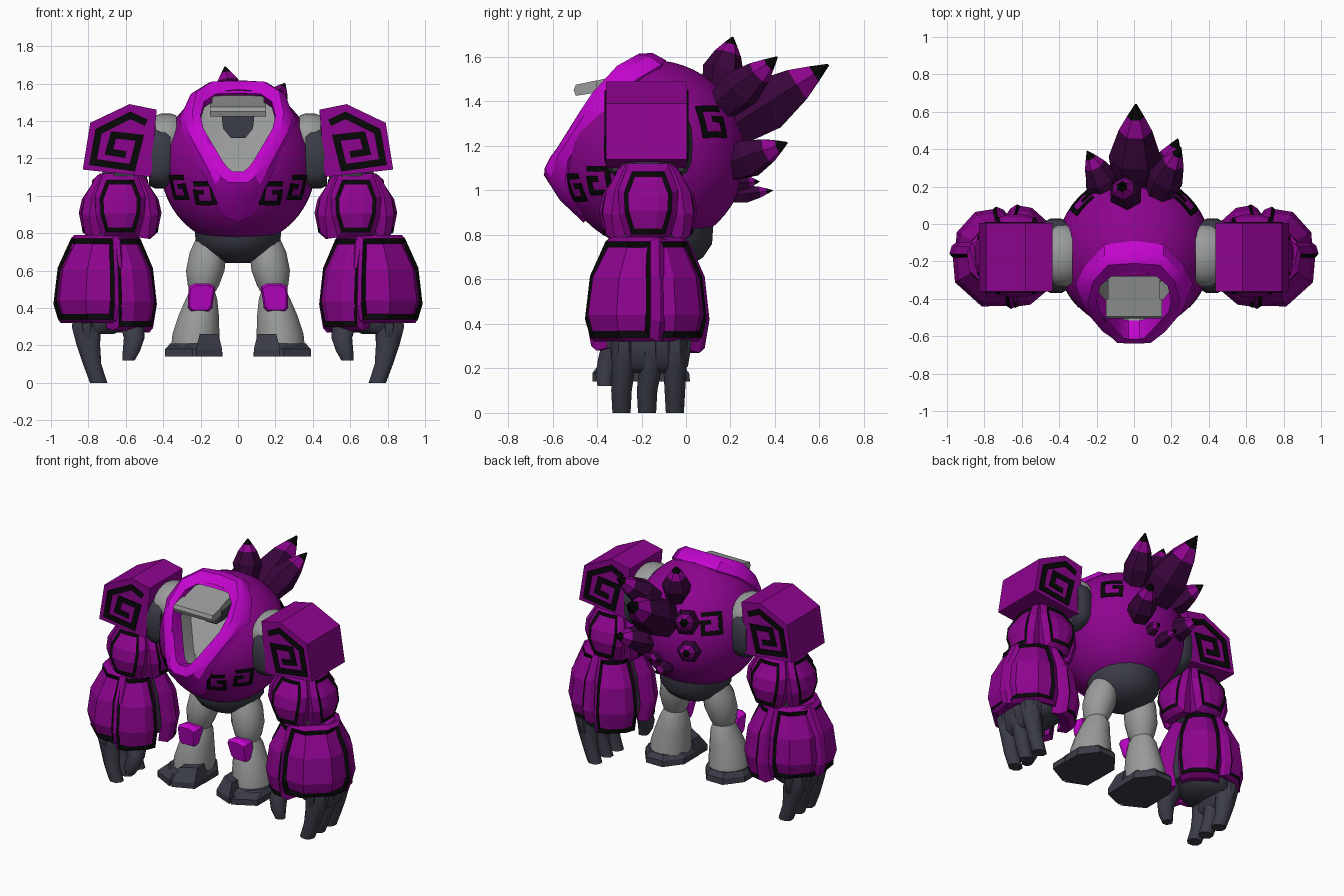
import bpy, bmesh, math
from mathutils import Vector as V

if "Cube" in bpy.data.objects:
    bpy.data.objects.remove(bpy.data.objects["Cube"])

COLORS = {"purple": (.27, .0012, .275), "magenta": (.55, .0015, .62), "dark_purple": (.04, .0015, .044),
          "grey": (.32, .33, .33), "slate": (.043, .045, .064), "black": (.0025, .002, .0025)}
MATS = {}
for n, c in COLORS.items():
    MATS[n] = bpy.data.materials.new(n)
    MATS[n].diffuse_color = (*c, 1)


def finish(name, bm, mats, mirror=True, smooth=None):
    bmesh.ops.recalc_face_normals(bm, faces=bm.faces)
    me = bpy.data.meshes.new(name)
    bm.to_mesh(me)
    bm.free()
    ob = bpy.data.objects.new(name, me)
    bpy.context.collection.objects.link(ob)
    for m in mats:
        me.materials.append(MATS[m])
    if smooth:
        bpy.ops.object.select_all(action='DESELECT')
        ob.select_set(True)
        bpy.context.view_layer.objects.active = ob
        bpy.ops.object.shade_smooth_by_angle(angle=math.radians(smooth))
    if mirror:
        ob.modifiers.new("mirror", 'MIRROR')
    return ob


def loft(bm, rings, bands=None, caps=(0, 0)):
    """Skin a list of rings; bands gives a material index per band, caps per end."""
    n = len(rings[0])
    vs = [[bm.verts.new(p) for p in r] for r in rings]
    for i in range(len(vs) - 1):
        for j in range(n):
            k = (j + 1) % n
            f = bm.faces.new((vs[i][j], vs[i][k], vs[i + 1][k], vs[i + 1][j]))
            f.material_index = bands[i] if bands else 0
    if caps:
        for r, m in ((vs[0], caps[0]), (vs[-1], caps[1])):
            bm.faces.new(r).material_index = m


def tube(bm, stations, n=12):
    """Upright limb through stations (x, y, z, rx, ry)."""
    loft(bm, [[V((x + rx * math.cos(2 * math.pi * (j + .5) / n), y + ry * math.sin(2 * math.pi * (j + .5) / n), z))
               for j in range(n)] for x, y, z, rx, ry in stations])


def prism(bm, pts, axis, a, b):
    """Extrude a 2D polygon along x or y."""
    loft(bm, [[V((t, p, q)) if axis == 'x' else V((p, t, q)) for p, q in pts] for t in (a, b)])


def ribbon(bm, path, w, place, sub=1):
    """Mitred painted stroke; place maps (u, v, height) into space."""
    pts = [V(path[0])]
    for a, b in zip(path, path[1:]):
        pts += [V(a).lerp(V(b), (i + 1) / sub) for i in range(sub)]
    rings = []
    for i, p in enumerate(pts):
        d0 = (p - pts[i - 1]).normalized() if i else (pts[1] - p).normalized()
        d1 = (pts[i + 1] - p).normalized() if i < len(pts) - 1 else d0
        n0, n1 = V((-d0.y, d0.x)), V((-d1.y, d1.x))
        m = (n0 + n1).normalized()
        m *= w / 2 / max(m.dot(n0), .4)
        l, r = p + m, p - m
        rings.append([place(*l, 0), place(*r, 0), place(*r, 1), place(*l, 1)])
    loft(bm, rings)


# ---- Body shell with cockpit pocket
C, R = V((0, -.15, 1.16)), V((.415, .42, .425))


def both(half):
    return [V(p) for p in half] + [V((-x, y, z)) for x, y, z in half[-2:0:-1]]


inner = both([(0, -.28, 1.55), (.12, -.28, 1.545), (.18, -.33, 1.505), (.2, -.42, 1.43), (.185, -.47, 1.36),
              (.085, -.58, 1.19), (.055, -.61, 1.15), (.03, -.615, 1.13), (0, -.615, 1.13)])
ridge = both([(0, -.21, 1.615), (.14, -.22, 1.61), (.22, -.31, 1.56), (.245, -.42, 1.44), (.225, -.48, 1.35),
              (.125, -.59, 1.17), (.09, -.635, 1.1), (.05, -.638, 1.07), (0, -.64, 1.07)])
outer = both([(0, -.09, 1.585), (.16, -.11, 1.565), (.265, -.22, 1.5), (.315, -.32, 1.41), (.28, -.42, 1.3),
              (.195, -.53, 1.14), (.14, -.545, 1.03), (.08, -.475, .89), (0, -.46, .855)])

bm = bmesh.new()
bmesh.ops.create_uvsphere(bm, u_segments=48, v_segments=28, radius=1)
for v in bm.verts:
    v.co = C + v.co * R
body = finish("body_shell", bm, ["purple", "grey"], mirror=False)
mid = sum(inner, V()) / len(inner)
bm = bmesh.new()
wide = [mid + (p - mid) * 1.06 for p in inner]
loft(bm, [[p + V((0, -.25, .15)) for p in wide], wide, [p + V((0, .22, -.05)) for p in wide]])
bmesh.ops.triangulate(bm, faces=bm.faces)
cutter = finish("cockpit_cutter", bm, ["grey"], mirror=False)
cutter.hide_render = True
bpy.context.view_layer.objects.active = body
mod = body.modifiers.new("cockpit", 'BOOLEAN')
mod.object, mod.operation, mod.solver = cutter, 'DIFFERENCE', 'EXACT'
bpy.ops.object.modifier_apply(modifier=mod.name)
bpy.data.objects.remove(cutter)
for f in body.data.polygons:
    d = f.center - C
    f.material_index = int(V((d.x / R.x, d.y / R.y, d.z / R.z)).length < .95)
bpy.ops.object.select_all(action='DESELECT')
body.select_set(True)
bpy.ops.object.shade_smooth_by_angle(angle=math.radians(35))

# ---- Cockpit rim and rounded chin
bm = bmesh.new()
skirt = [C + (p - C) * .88 for p in outer]
swell = [C + ((p + q) / 2 - C) * 1.04 for p, q in zip(outer, ridge)]
lip = [p + V((0, .1, -.03)) for p in inner]
loft(bm, [skirt, outer, swell, ridge, inner, lip], caps=None)
finish("cockpit_rim", bm, ["magenta"], mirror=False, smooth=32)

# ---- Cockpit canopy plate and seat
bm = bmesh.new()
prism(bm, [(-.47, 1.44), (-.47, 1.475), (-.24, 1.535), (-.24, 1.48)], 'x', -.14, .14)
prism(bm, [(-.495, 1.425), (-.505, 1.45), (-.495, 1.475), (-.4, 1.495), (-.4, 1.44)], 'x', -.15, .15)
finish("canopy_plate", bm, ["grey"], mirror=False)
bm = bmesh.new()
prism(bm, [(-.09, 1.45), (.09, 1.45), (.08, 1.36), (.04, 1.31), (-.04, 1.31), (-.08, 1.36)], 'y', -.3, -.08)
finish("seat", bm, ["slate"], mirror=False)

# ---- Painted key patterns on the body
KEY = [(.5, .5), (-.5, .5), (-.5, -.5), (.45, -.5), (.45, .08), (0, .08)]
bm = bmesh.new()
for c, size, flip in (((.185, -.5, 1.01), .11, 1), ((.325, -.4, 1.04), .115, -1), ((.28, .12, 1.31), .125, 1)):
    c = V(c)
    nrm = V(((c.x - C.x) / R.x ** 2, (c.y - C.y) / R.y ** 2, (c.z - C.z) / R.z ** 2)).normalized()
    U = V((0, 0, 1)).cross(nrm).normalized()
    W = nrm.cross(U)

    def on_body(u, v, h):
        d = c + U * u * size * flip + W * v * size - C
        return C + d / V((d.x / R.x, d.y / R.y, d.z / R.z)).length * (1.001 + h * .012)
    ribbon(bm, KEY, .23, on_body, 4)
finish("body_key_pattern", bm, ["black"])

# ---- Back spikes: base, tip, radius
bm = bmesh.new()
for base, tip, r in (((0, .1, 1.22), (.01, .64, 1.565), .14), ((-.02, .13, 1.4), (-.07, .21, 1.69), .095),
                     ((.1, .1, 1.33), (.25, .41, 1.6), .095), ((-.1, .1, 1.27), (-.25, .39, 1.41), .09),
                     ((.1, .12, 1.08), (.235, .455, 1.215), .095), ((-.02, .16, .97), (-.03, .39, 1.0), .045),
                     ((-.13, .11, 1.1), (-.24, .35, 1.17), .08), ((.05, .16, 1.03), (.06, .33, 1.04), .045)):
    b, t = V(base), V(tip)
    q = (t - b).to_track_quat('Z', 'Y')
    loft(bm, [[b.lerp(t, k) + q @ V((math.cos(a * math.pi / 3), math.sin(a * math.pi / 3), 0)) * r * s
               for a in range(6)] for k, s in ((0, .65), (.48, 1), (.74, .64), (.88, .33), (1, .04))],
         [0, 0, 1, 2], (0, 2))
finish("back_spikes", bm, ["dark_purple", "purple", "black"], mirror=False)

# ---- Hips
bm = bmesh.new()
tube(bm, [(0, -.11, z, r, r) for z, r in ((.64, .07), (.66, .13), (.7, .19), (.76, .23), (.84, .235))], 20)
finish("hips", bm, ["slate"], mirror=False, smooth=40)

# ---- Legs
bm = bmesh.new()
tube(bm, [(.15, -.12, .78, .07, .08), (.16, -.13, .7, .1, .11), (.175, -.14, .6, .105, .11),
          (.185, -.15, .52, .085, .09), (.19, -.15, .46, .055, .06)], 16)
tube(bm, [(.19, -.15, .51, .06, .065), (.195, -.15, .45, .085, .1), (.21, -.16, .36, .11, .12),
          (.225, -.16, .26, .128, .14), (.23, -.16, .17, .132, .15)], 16)
finish("legs", bm, ["grey"], smooth=40)

# ---- Knee pads
bm = bmesh.new()
OCT = [(.5, 1), (1, .75), (.9, -.7), (.65, -1), (-.65, -1), (-.9, -.7), (-1, .75), (-.5, 1)]
loft(bm, [[V((.198 + u * .072 * s - v * .006, y - v * .015, .455 + v * .077 * s)) for u, v in OCT]
          for y, s in ((-.2, .9), (-.265, 1), (-.295, .85))])
finish("knee_pads", bm, ["magenta"])

# ---- Feet: sole and toe blocks
bm = bmesh.new()
tube(bm, [(.235, -.18, .14, .165, .215), (.235, -.18, .18, .162, .21), (.235, -.17, .21, .14, .17)], 8)
for x0, x1, h, f0, f1 in ((.085, .225, .26, -.36, -.42), (.24, .39, .2, -.42, -.34)):
    loft(bm, [[V((x, y, z)) for x, y in ((x0 + i, f0 + 3 * i), (x1 - i, f1 + 3 * i), (x1 - i, -.22), (x0 + i, -.22))]
              for z, i in ((.14, 0), (.18, 0), (h, .02))])
finish("feet", bm, ["slate"])

# ---- Shoulder joints: round grey hub and squarer dark collar
bm = bmesh.new()
for (x0, x1, z, ry, rz, m, e) in ((.33, .44, 1.31, .165, .13, 0, 1), (.36, .475, 1.205, .2, .165, 1, .6)):
    def se(c):
        return math.copysign(abs(c) ** e, c)
    loft(bm, [[V((x, -.17 + ry * s * se(math.cos(a * math.pi / 10)), z + rz * s * se(math.sin(a * math.pi / 10))))
               for a in range(20)] for x, s in ((x0, .92), (x0 + .03, 1), (x1 - .03, 1), (x1, .92))],
         [m] * 3, (m, m))
finish("shoulder_joints", bm, ["grey", "slate"], smooth=40)

# ---- Shoulder blocks with painted spiral front and back
bm = bmesh.new()
prism(bm, [(.435, 1.46), (.58, 1.49), (.79, 1.39), (.83, 1.14), (.465, 1.1)], 'y', -.36, .005)
finish("shoulder_blocks", bm, ["purple"])
bm = bmesh.new()
SPIRAL = [(.49, 1.39), (.575, 1.43), (.745, 1.345), (.775, 1.18), (.565, 1.15), (.525, 1.31),
          (.665, 1.325), (.69, 1.235), (.6, 1.22)]
for y, o in ((-.36, -.006), (.005, .006)):
    ribbon(bm, SPIRAL, .037, lambda u, v, h: V((u, y + o * h, v)))
finish("shoulder_spirals", bm, ["black"])

# ---- Arm cores
bm = bmesh.new()
tube(bm, [(.6, -.17, 1.16, .12, .12), (.63, -.17, 1.0, .16, .16), (.64, -.17, .8, .15, .15),
          (.68, -.17, .76, .13, .13), (.7, -.17, .6, .2, .2), (.71, -.17, .34, .21, .21)], 8)
finish("arm_cores", bm, ["slate"])


def armor(bm, x, y, ang, rows, s0, s1, bulge):
    """Bordered armour plate facing ang; rows of (z, distance, half width) top down; s0, s1 bound the border."""
    out, side = V((math.cos(ang), math.sin(ang), 0)), V((-math.sin(ang), math.cos(ang), 0))
    n, zc, cols = len(rows), (rows[0][0] + rows[-1][0]) / 2, (-1, -.5, .5, 1)

    def at(i, k, dr, s):
        z, d, w = rows[i]
        puff = bulge * d / rows[-2][1] * (abs(k) < 1)
        return V((x, y, zc + (z - zc) * s)) + out * (d + puff - dr) + side * k * w * s
    order = ([(0, k) for k in cols] + [(i, 1) for i in range(1, n - 1)] + [(n - 1, k) for k in cols[::-1]]
             + [(i, -1) for i in range(n - 2, 0, -1)])
    loft(bm, [[at(i, k, dr, s) for i, k in order] for dr, s in ((.1, .95), (.04, 1), (0, s0), (-.004, s1))],
         [0, 0, 1], None)
    grid = [[bm.verts.new(at(i, k, -.004, s1)) for k in cols] for i in range(n)]
    for i in range(n - 1):
        for j in range(3):
            bm.faces.new((grid[i][j], grid[i][j + 1], grid[i + 1][j + 1], grid[i + 1][j]))
    bmesh.ops.remove_doubles(bm, verts=bm.verts, dist=1e-5)


# ---- Armour plates: upper arm square on, forearm diagonal
bm = bmesh.new()
for i in range(4):
    armor(bm, .63, -.17, i * math.pi / 2,
          [(1.12, .14, .09), (1.0, .19, .135), (.89, .205, .13), (.77, .19, .095)], .8, .66, .012)
finish("upper_arm_plates", bm, ["purple", "black"])
bm = bmesh.new()
for ang, d, w, low, puff in ((-48, .18, .24, .32, .09), (42, .2, .185, .32, .06),
                             (-130, .25, .14, .28, .035), (132, .25, .14, .27, .035)):
    armor(bm, .7, -.17, math.radians(ang), [(.79, d * .68, w * .68), (.62, d * .94, w * .92),
                                            (.41, d * 1.02, w), (low, d * .95, w * .9)], .92, .8, puff)
finish("forearm_plates", bm, ["purple", "black"])

# ---- Hands: palm, knuckle web, three fingers and thumb
bm = bmesh.new()
tube(bm, [(.7, -.16, .45, .15, .17), (.7, -.16, .37, .18, .195), (.73, -.16, .3, .15, .18), (.76, -.16, .26, .1, .15)], 12)
tube(bm, [(.79, -.16, .4, .09, .19), (.81, -.16, .3, .08, .19), (.8, -.16, .21, .065, .175), (.8, -.16, .18, .03, .14)], 12)
for y, y1 in ((-.28, -.29), (-.16, -.175), (-.05, -.05)):
    tube(bm, [(.8, y, .38, .08, .065), (.815, y, .3, .08, .062), (.8, y, .2, .068, .056),
              (.78, y1, .1, .053, .05), (.745, y1, 0, .05, .044)], 8)
tube(bm, [(.6, -.25, .42, .07, .07), (.57, -.31, .33, .07, .07), (.555, -.345, .24, .06, .055),
          (.57, -.365, .17, .05, .045), (.585, -.365, .12, .035, .035)], 8)
finish("hands", bm, ["slate"], smooth=50)

for m in bpy.data.materials:
    if m.users and not m.is_grease_pencil:
        m.use_nodes = True
        m.node_tree.nodes["Principled BSDF"].inputs["Base Color"].default_value = m.diffuse_color
